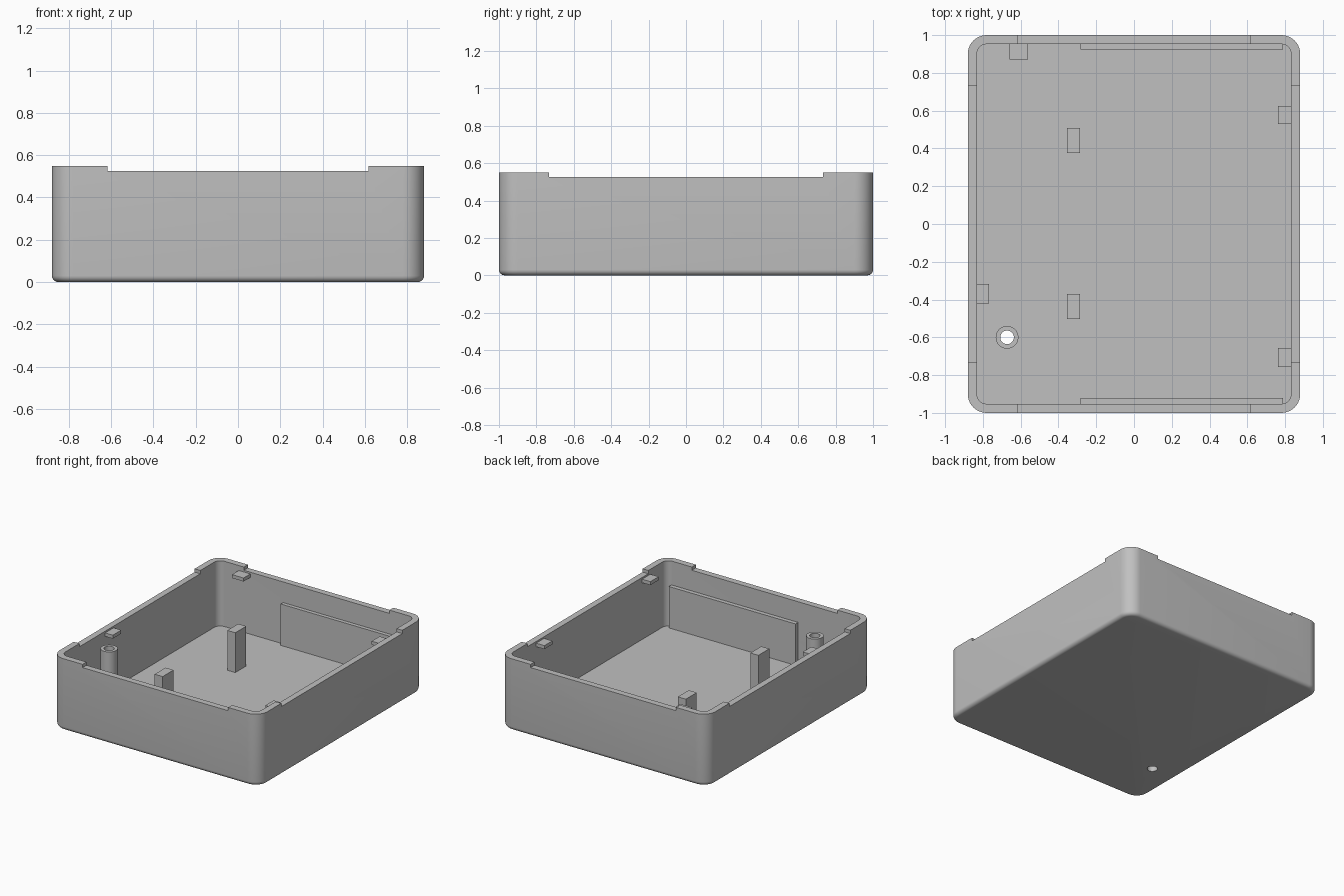
import bpy, bmesh, math

if "Cube" in bpy.data.objects:
    bpy.data.objects.remove(bpy.data.objects["Cube"])

W, D, H = 0.88, 1.0, 0.55          # half width, half depth, full height
WALL, FLOOR, NOTCH = 0.048, 0.05, 0.525
R, FILLET = 0.1, 0.03              # corner radius, bottom edge rounding

grey = bpy.data.materials.new("grey plastic")
grey.diffuse_color = (0.53, 0.53, 0.53, 1)
grey.use_nodes = True
grey.node_tree.nodes["Principled BSDF"].inputs["Base Color"].default_value = grey.diffuse_color


def finish(name, bm):
    bmesh.ops.recalc_face_normals(bm, faces=bm.faces)
    mesh = bpy.data.meshes.new(name)
    bm.to_mesh(mesh)
    bm.free()
    ob = bpy.data.objects.new(name, mesh)
    bpy.context.collection.objects.link(ob)
    mesh.materials.append(grey)
    return ob


def box(name, x0, x1, y0, y1, z0, z1):
    bm = bmesh.new()
    bmesh.ops.create_cube(bm, size=1)
    for v in bm.verts:
        v.co = ((x0 + x1) / 2 + v.co.x * (x1 - x0),
                (y0 + y1) / 2 + v.co.y * (y1 - y0),
                (z0 + z1) / 2 + v.co.z * (z1 - z0))
    return finish(name, bm)


def cylinder(name, x, y, r, z0, z1):
    bm = bmesh.new()
    bmesh.ops.create_cone(bm, cap_ends=True, segments=40, radius1=r, radius2=r, depth=z1 - z0)
    bmesh.ops.translate(bm, verts=bm.verts, vec=(x, y, (z0 + z1) / 2))
    return finish(name, bm)


def activate(ob):
    bpy.ops.object.select_all(action='DESELECT')
    ob.select_set(True)
    bpy.context.view_layer.objects.active = ob


def cut(ob, cutter):
    activate(ob)
    mod = ob.modifiers.new("cut", 'BOOLEAN')
    mod.operation, mod.solver, mod.object = 'DIFFERENCE', 'EXACT', cutter
    bpy.ops.object.modifier_apply(modifier=mod.name)


def smooth(ob):
    activate(ob)
    bpy.ops.object.shade_smooth_by_angle(angle=math.radians(30))


def ring(bm, inset, z, n=10):
    # rounded rectangle, inset from the outer outline
    r = R - inset
    verts = []
    for q, (sx, sy) in enumerate(((1, 1), (-1, 1), (-1, -1), (1, -1))):
        for i in range(n + 1):
            a = math.pi / 2 * (q + i / n)
            verts.append(bm.verts.new((sx * (W - R) + r * math.cos(a),
                                       sy * (D - R) + r * math.sin(a), z)))
    return verts


# open tray: rounded bottom edge, outer wall, rim, inner wall, floor
bm = bmesh.new()
profile = [(FILLET * (1 - math.sin(t)), FILLET * (1 - math.cos(t)))
           for t in (math.pi / 2 * i / 6 for i in range(7))]
profile += [(0, H), (WALL, H), (WALL, FLOOR)]
rings = [ring(bm, inset, z) for inset, z in profile]
for a, b in zip(rings, rings[1:]):
    for i in range(len(a)):
        j = (i + 1) % len(a)
        bm.faces.new((a[i], a[j], b[j], b[i]))
bm.faces.new(rings[0])
bm.faces.new(rings[-1])
tray = finish("tray", bm)

# screw boss standing on the floor
BX, BY = -0.672, -0.6
boss = cylinder("screw_boss", BX, BY, 0.06, FLOOR, 0.505)

# rim notches and the screw hole through floor and boss
cutters = [box("notch_cutter_x", -0.617, 0.617, -1.2, 1.2, NOTCH, 0.7),
           box("notch_cutter_y", -1.2, 1.2, -0.732, 0.732, NOTCH, 0.7),
           cylinder("hole_cutter", BX, BY, 0.036, -0.2, 0.8)]
for c in cutters:
    cut(tray, c)
cut(boss, cutters[2])
for c in cutters:
    bpy.data.objects.remove(c)
smooth(tray)
smooth(boss)

# two support posts
for name, y in (("front_post", -0.437), ("back_post", 0.442)):
    box(name, -0.354, -0.286, y - 0.066, y + 0.066, FLOOR, 0.355)

# thin panels against the front and back walls
iy = D - WALL
box("front_panel", -0.284, 0.79, -iy, -0.92, FLOOR, 0.367)
box("back_panel", -0.284, 0.79, 0.923, iy, FLOOR, 0.367)

# snap tabs under the rim
ix = W - WALL
Z0, Z1 = 0.485, 0.512
box("left_tab", -ix, -0.767, -0.42, -0.318, Z0, Z1)
box("right_back_tab", 0.762, ix, 0.53, 0.626, Z0, Z1)
box("right_front_tab", 0.762, ix, -0.757, -0.657, Z0, Z1)
box("back_tab", -0.66, -0.562, 0.87, iy, Z0, Z1)
